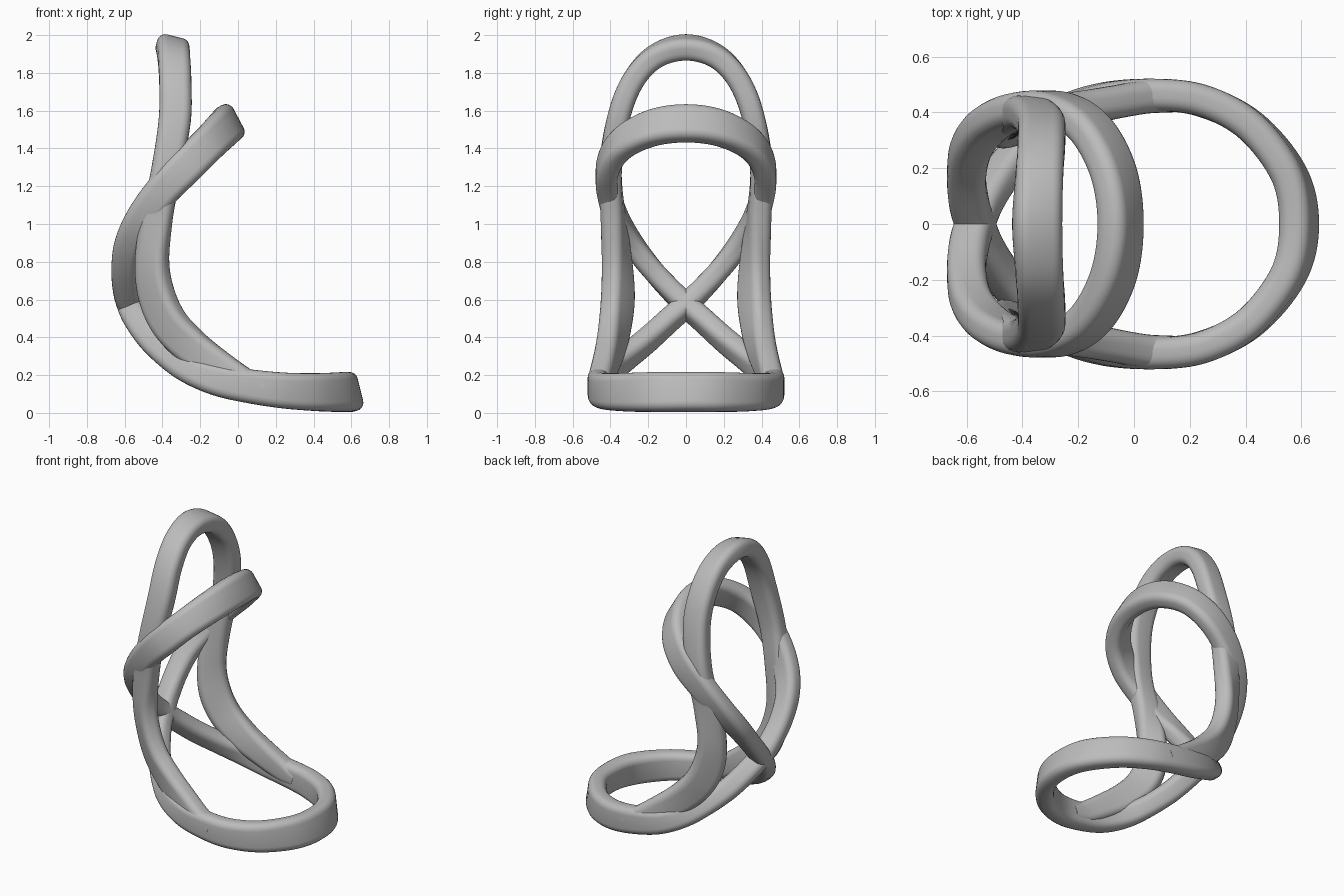
import bpy, bmesh, math
from mathutils import Vector

if "Cube" in bpy.data.objects:
    bpy.data.objects.remove(bpy.data.objects["Cube"])

grey = bpy.data.materials.new("warm_grey")
grey.diffuse_color = (0.5, 0.5, 0.5, 1)
grey.use_nodes = True
grey.node_tree.nodes["Principled BSDF"].inputs["Base Color"].default_value = grey.diffuse_color


def catmull(a, b, c, d, t):
    return [0.5 * (2*q + (r - p)*t + (2*p - 5*q + 4*r - s)*t*t + (3*q - p - 3*r + s)*t**3)
            for p, q, r, s in zip(a, b, c, d)]


def section(w, h, r, steps=5):
    """Rounded rectangle outline, w along the wide axis."""
    r = min(r, w * 0.45, h * 0.45)
    pts = []
    for k, (sx, sy) in enumerate([(1, 1), (-1, 1), (-1, -1), (1, -1)]):
        for i in range(steps + 1):
            a = math.pi / 2 * (k + i / steps)
            pts.append((sx * (w/2 - r) + r * math.cos(a), sy * (h/2 - r) + r * math.sin(a)))
    return pts


def band(name, keys, closed, thick, steps=8):
    """Sweep a rounded strip; key = x, y, z, width, wide-axis vector."""
    n = len(keys)
    at = (lambda i: keys[i % n]) if closed else (lambda i: keys[max(0, min(n - 1, i))])
    samples = [catmull(at(i-1), at(i), at(i+1), at(i+2), s / steps)
               for i in range(n if closed else n - 1) for s in range(steps)]
    if not closed:
        samples.append(keys[-1])
    m = len(samples)
    bm = bmesh.new()
    rings = []
    for i, s in enumerate(samples):
        lo, hi = ((i - 1) % m, (i + 1) % m) if closed else (max(i - 1, 0), min(i + 1, m - 1))
        tan = (Vector(samples[hi][:3]) - Vector(samples[lo][:3])).normalized()
        wide = Vector(s[4:7])
        wide = (wide - tan * wide.dot(tan)).normalized()
        thin = tan.cross(wide)
        rings.append([bm.verts.new(Vector(s[:3]) + wide * u + thin * v)
                      for u, v in section(s[3], thick, 0.045)])
    c = len(rings[0])
    for i in range(m if closed else m - 1):
        a, b = rings[i], rings[(i + 1) % m]
        for j in range(c):
            k = (j + 1) % c
            bm.faces.new((a[j], a[k], b[k], b[j]))
    if not closed:
        bm.faces.new(rings[0])
        bm.faces.new(rings[-1])
    bmesh.ops.recalc_face_normals(bm, faces=bm.faces)
    me = bpy.data.meshes.new(name)
    bm.to_mesh(me)
    bm.free()
    me.materials.append(grey)
    ob = bpy.data.objects.new(name, me)
    bpy.context.collection.objects.link(ob)
    bpy.context.view_layer.objects.active = ob
    ob.select_set(True)
    bpy.ops.object.shade_smooth_by_angle(angle=math.radians(40))
    ob.select_set(False)


def flip(k):
    return (k[0], -k[1], k[2], k[3], k[4], -k[5], k[6])


# Seat ring crossing behind the back into the arm ring: x, y, z, width, tilt
half = [
    (0.592, 0, 0.11, 0.21, -14), (0.555, 0.18, 0.11, 0.21, -10),
    (0.42, 0.35, 0.11, 0.20, -4), (0.25, 0.44, 0.118, 0.19, 3),
    (0.08, 0.463, 0.138, 0.18, 8), (-0.10, 0.45, 0.17, 0.165, 15),
    (-0.25, 0.40, 0.225, 0.15, 27), (-0.36, 0.315, 0.295, 0.14, 38),
    (-0.46, 0.20, 0.39, 0.14, 47), (-0.535, 0.085, 0.495, 0.14, 57),
    (-0.57, 0, 0.57, 0.14, 66), (-0.592, -0.08, 0.65, 0.14, 78),
    (-0.60, -0.18, 0.76, 0.14, 92), (-0.58, -0.28, 0.89, 0.15, 108),
    (-0.515, -0.36, 1.02, 0.17, 122), (-0.41, -0.41, 1.165, 0.18, 130),
    (-0.28, -0.415, 1.30, 0.19, 135), (-0.16, -0.345, 1.42, 0.19, 141),
    (-0.075, -0.19, 1.505, 0.20, 148), (-0.048, 0, 1.533, 0.205, 152),
]
half = [(x, y, z, w, math.sin(math.radians(a)), 0, math.cos(math.radians(a)))
        for x, y, z, w, a in half]
band("seat_and_arm_ring", half + [flip(k) for k in half[-2:0:-1]], True, 0.115)

# Tall back hoop running down into the sides of the seat ring
side = [
    (0.13, 0.46, 0.13, 0.12, 0.15, 0, 1), (0.03, 0.455, 0.165, 0.15, 0.25, 0, 1),
    (-0.10, 0.43, 0.245, 0.17, 0.4, 0.1, 0.9), (-0.24, 0.40, 0.345, 0.19, 0.6, 0.3, 0.7),
    (-0.36, 0.375, 0.47, 0.20, 0.75, 0.5, 0.5), (-0.43, 0.36, 0.62, 0.20, 0.8, 0.6, 0.3),
    (-0.455, 0.365, 0.80, 0.18, 1, 0.6, 0), (-0.43, 0.385, 1.03, 0.165, 1, 0.2, -0.2),
    (-0.38, 0.40, 1.28, 0.16, 1, 0, -0.2), (-0.335, 0.36, 1.55, 0.17, 1, 0, 0),
    (-0.332, 0.285, 1.75, 0.17, 1, 0, 0), (-0.34, 0.165, 1.885, 0.17, 1, 0, -0.15),
    (-0.347, 0, 1.935, 0.175, 1, 0, -0.25),
]
band("back_hoop", side + [flip(k) for k in side[-2::-1]], False, 0.12)
